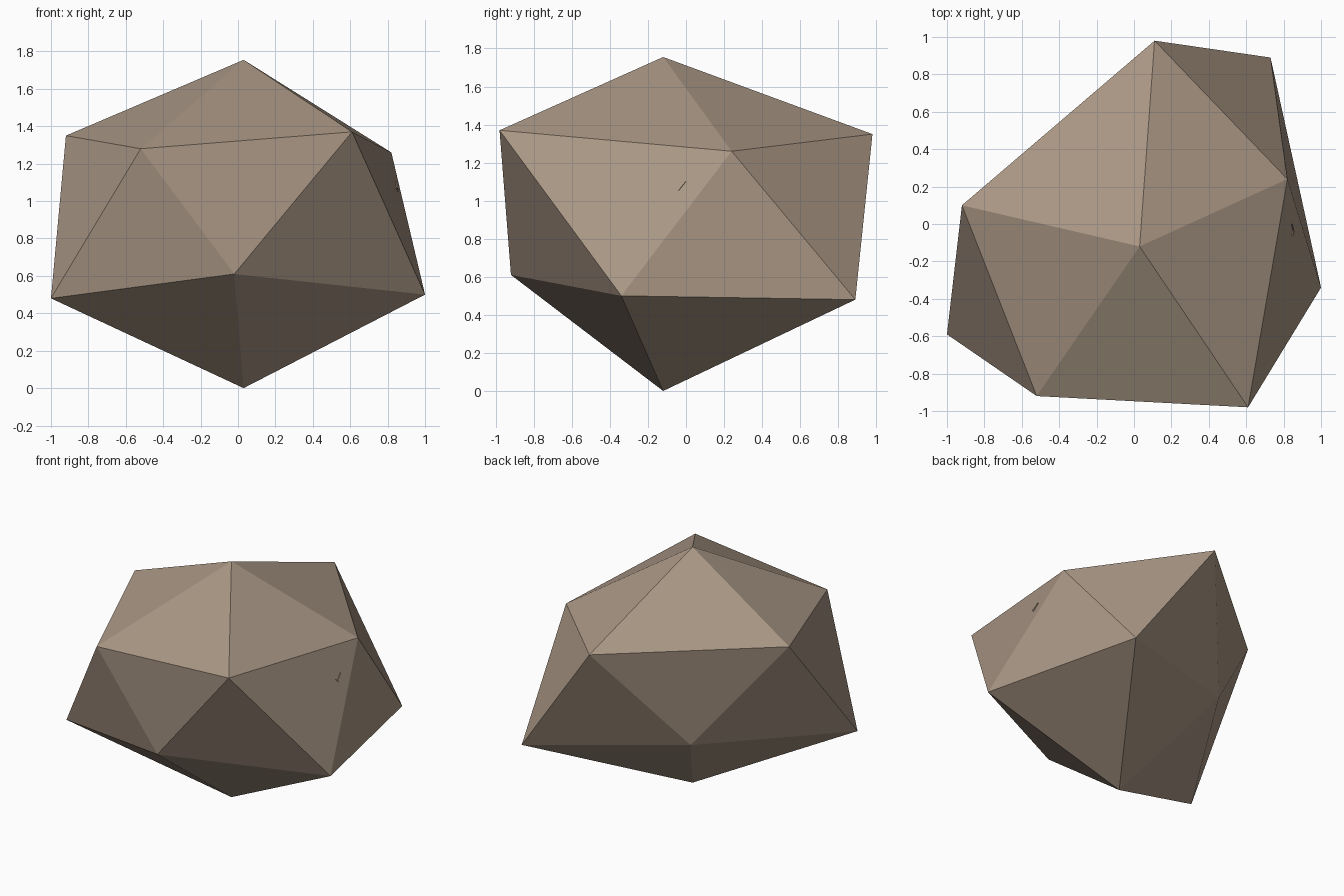
import bpy
import bmesh
from mathutils import Vector

cube = bpy.data.objects.get("Cube")
if cube:
    bpy.data.objects.remove(cube, do_unlink=True)


def make_material(name, color):
    mat = bpy.data.materials.new(name)
    mat.use_nodes = True
    mat.diffuse_color = color
    mat.node_tree.nodes["Principled BSDF"].inputs["Base Color"].default_value = color
    return mat


def make_object(name, bm, mat):
    bmesh.ops.recalc_face_normals(bm, faces=bm.faces[:])
    mesh = bpy.data.meshes.new(name)
    bm.to_mesh(mesh)
    bm.free()
    mesh.materials.append(mat)
    obj = bpy.data.objects.new(name, mesh)
    bpy.context.collection.objects.link(obj)
    return obj


stone = make_material("brown_stone", (0.40, 0.31, 0.235, 1))

# Boulder: an uneven twenty-sided lump made of two staggered rings and two tips
upper = [(0.61, -0.98, 1.37), (0.82, 0.24, 1.26), (0.11, 0.98, 1.35),
         (-0.92, 0.10, 1.35), (-0.52, -0.92, 1.28)]
lower = [(1.0, -0.34, 0.50), (0.73, 0.89, 0.48), (-0.36, 0.46, 0.605),
         (-1.0, -0.59, 0.48), (-0.02, -0.92, 0.61)]
bm = bmesh.new()
top = bm.verts.new((0.03, -0.12, 1.755))
bottom = bm.verts.new((0.03, -0.12, 0))
up = [bm.verts.new(p) for p in upper]
low = [bm.verts.new(p) for p in lower]
for i in range(5):
    j = (i + 1) % 5
    bm.faces.new((top, up[i], up[j]))
    bm.faces.new((up[i], low[i], up[j]))
    bm.faces.new((low[i], low[j], up[j]))
    bm.faces.new((bottom, low[j], low[i]))
make_object("boulder", bm, stone)

# Chip: a tiny flake standing just proud of one flank
a, b, c = (Vector(p) for p in (upper[0], upper[1], lower[0]))
normal = (b - a).cross(c - a).normalized()
if normal.x < 0:
    normal.negate()


def on_flank(y, z):
    x = a.x - (normal.y * (y - a.y) + normal.z * (z - a.z)) / normal.x
    return Vector((x, y, z))


outline = [on_flank(-0.06, 1.07), on_flank(-0.04, 1.05), on_flank(0.0, 1.10),
           on_flank(-0.035, 1.065)]
bm = bmesh.new()
base = [bm.verts.new(p - normal * 0.005) for p in outline]
crest = [bm.verts.new(p + normal * 0.006) for p in outline]
bm.faces.new(base[::-1])
bm.faces.new(crest)
for i in range(4):
    j = (i + 1) % 4
    bm.faces.new((base[i], base[j], crest[j], crest[i]))
make_object("chip", bm, stone)
